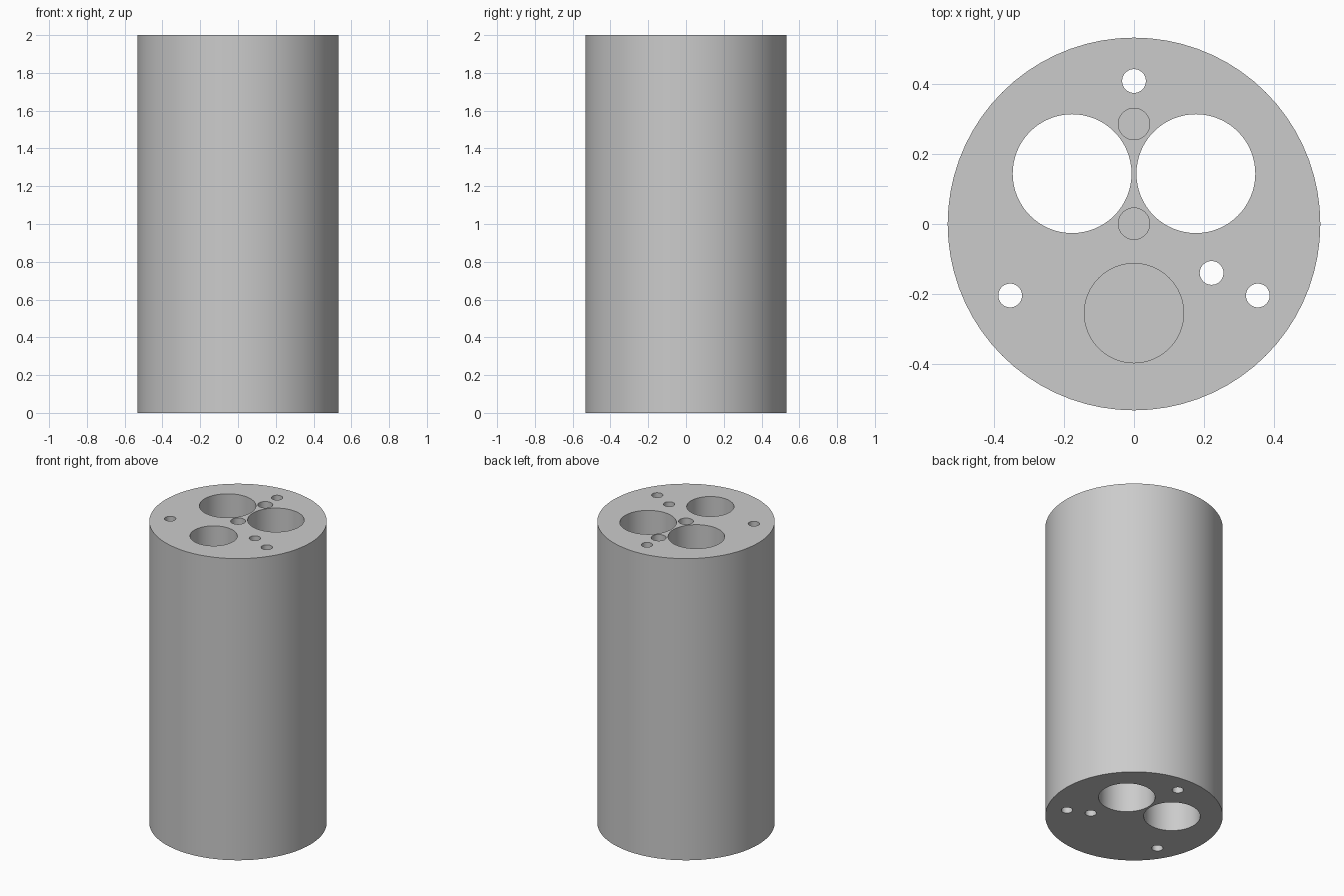
import bpy
import math

if "Cube" in bpy.data.objects:
    bpy.data.objects.remove(bpy.data.objects["Cube"])

HEIGHT = 2.0
RADIUS = 0.533
BLIND_DEPTH = 1.75


def cylinder(name, x, y, r, z0, z1, sides):
    bpy.ops.mesh.primitive_cylinder_add(vertices=sides, radius=r, depth=z1 - z0,
                                        location=(x, y, (z0 + z1) / 2))
    ob = bpy.context.object
    ob.name = name
    return ob


# Solid round block
block = cylinder("block", 0, 0, RADIUS, 0, HEIGHT, 72)
grey = bpy.data.materials.new("grey metal")
grey.diffuse_color = (0.6, 0.6, 0.6, 1)
grey.use_nodes = True
grey.node_tree.nodes["Principled BSDF"].inputs["Base Color"].default_value = grey.diffuse_color
block.data.materials.append(grey)

# Holes: x, y, radius, goes all the way through
holes = [(s * 0.177, 0.144, 0.17, True) for s in (-1, 1)]      # twin large bores
for angle in (90, 210, 330):                                   # three bolt holes
    a = math.radians(angle)
    holes.append((0.409 * math.cos(a), 0.409 * math.sin(a), 0.034, True))
holes += [
    (0.222, -0.14, 0.034, True),       # offset pin hole
    (0, 0.286, 0.045, False),          # rear blind hole
    (0, 0.001, 0.045, False),          # centre blind hole
    (0, -0.255, 0.142, False),         # front blind bore
]

# Cut every hole, then drop its cutter
for x, y, r, through in holes:
    bottom = -0.1 if through else HEIGHT - BLIND_DEPTH
    cutter = cylinder("hole_cutter", x, y, r, bottom, HEIGHT + 0.1, 64 if r > 0.1 else 40)
    cutter.hide_render = True
    mod = block.modifiers.new("hole", 'BOOLEAN')
    mod.operation = 'DIFFERENCE'
    mod.solver = 'EXACT'
    mod.object = cutter
    bpy.context.view_layer.objects.active = block
    bpy.ops.object.modifier_apply(modifier=mod.name)
    bpy.data.objects.remove(cutter, do_unlink=True)

# Smooth round walls, sharp rims
bpy.ops.object.select_all(action='DESELECT')
block.select_set(True)
bpy.context.view_layer.objects.active = block
bpy.ops.object.shade_smooth_by_angle(angle=math.radians(30))
